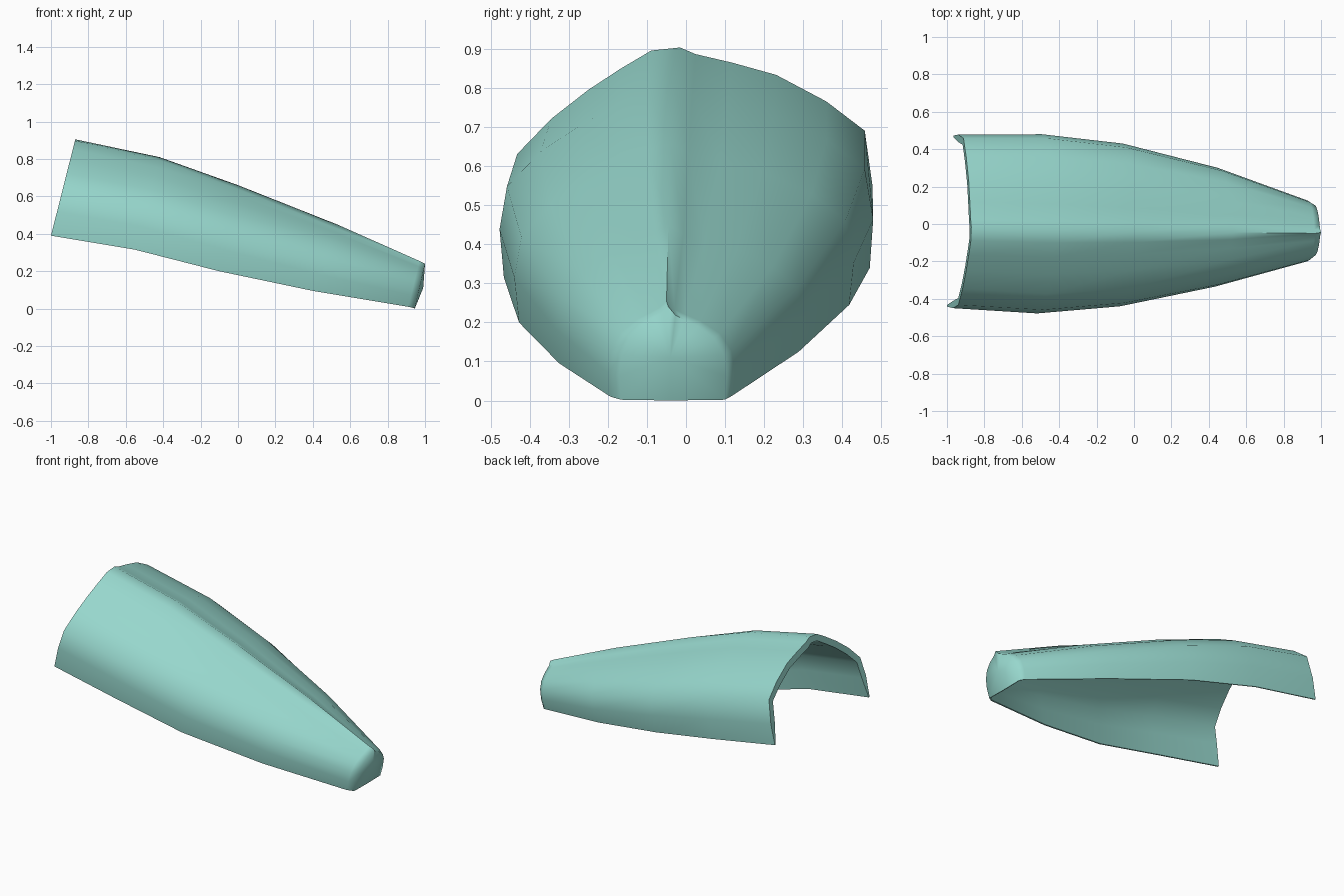
import bpy, bmesh

if "Cube" in bpy.data.objects:
    bpy.data.objects.remove(bpy.data.objects["Cube"])

# Half-sections as (width fraction, height fraction), ridge to lower edge
BACK_L = [(0.17, .985), (0.35, .895), (0.54, .79), (0.76, .645), (0.96, .47), (1, .25), (0.98, 0)]
BACK_R = [(0.08, .965), (0.27, .92), (0.5, .855), (0.76, .715), (0.96, .56), (1, .27), (0.99, 0)]
NOSE_L = [(0.12, .93), (0.27, .88), (0.5, .81), (0.78, .67), (0.95, .48), (1, .25), (0.96, 0)]
NOSE_R = [(0.12, .91), (0.27, .86), (0.5, .79), (0.78, .66), (0.95, .48), (1, .25), (0.96, 0)]

# Stations: ridge x, y, z | left lower x, y, z | right lower x, y, z
STATIONS = [
    ((-.87, -.015, .905), (-1.0, -.45, .39), (-.965, .478, .42)),
    ((-.42, -.03, .81), (-.55, -.478, .315), (-.52, .48, .34)),
    ((0, -.04, .66), (-.10, -.44, .20), (-.08, .43, .245)),
    ((.53, -.045, .45), (.40, -.335, .095), (.42, .30, .125)),
    ((.97, -.05, .255), (.91, -.20, .01), (.915, .125, .012)),
    ((1.0, -.045, .24), (.945, -.172, .002), (.945, .105, .002)),
]


def half(back, nose, ridge, low, t):
    pts = []
    for (w0, h0), (w1, h1) in zip(back, nose):
        w, h = w0 + (w1 - w0) * t, h0 + (h1 - h0) * t
        pts.append((low[0] + (ridge[0] - low[0]) * h,
                    ridge[1] + (low[1] - ridge[1]) * w,
                    low[2] + (ridge[2] - low[2]) * h))
    return pts


# Hood shell lofted through the stations
bm = bmesh.new()
rings = []
for i, (ridge, left, right) in enumerate(STATIONS):
    t = min(1, i / 4)
    pts = (half(BACK_L, NOSE_L, ridge, left, t)[::-1] + [ridge]
           + half(BACK_R, NOSE_R, ridge, right, t))
    rings.append([bm.verts.new(p) for p in pts])
for a, b in zip(rings, rings[1:]):
    for j in range(len(a) - 1):
        bm.faces.new((a[j], b[j], b[j + 1], a[j + 1]))

# Nose cap, slightly bulged
mid = bm.verts.new((.99, -.04, .11))
base = bm.verts.new((.945, -.04, 0))
loop = rings[-1] + [base]
for j in range(len(loop)):
    bm.faces.new((loop[(j + 1) % len(loop)], loop[j], mid))
bmesh.ops.recalc_face_normals(bm, faces=bm.faces)
bm.faces.ensure_lookup_table()
if bm.faces[7].normal.z < 0:
    bmesh.ops.reverse_faces(bm, faces=bm.faces)

mesh = bpy.data.meshes.new("hood_shell")
bm.to_mesh(mesh)
bm.free()
hood = bpy.data.objects.new("hood_shell", mesh)
bpy.context.collection.objects.link(hood)

# Inward wall, thinning to the lower edges and the nose
group = hood.vertex_groups.new(name="thickness")
for v in mesh.vertices:
    lower = v.index >= 90 or v.index % 15 in (0, 14)
    group.add([v.index], 0.2 if lower else 1 - 0.4 * min(1, (v.index // 15) / 4), 'REPLACE')
bpy.context.view_layer.objects.active = hood
hood.select_set(True)
wall = hood.modifiers.new("wall", 'SOLIDIFY')
wall.thickness = 0.04
wall.offset = -1
wall.vertex_group = "thickness"
bpy.ops.object.modifier_apply(modifier="wall")

# Soft shading with a crisp rim
bpy.ops.object.shade_smooth_by_angle(angle=1.15)

# Painted colour
paint = bpy.data.materials.new("pale_teal")
paint.diffuse_color = (0.31, 0.68, 0.61, 1)
paint.use_nodes = True
paint.node_tree.nodes["Principled BSDF"].inputs["Base Color"].default_value = paint.diffuse_color
hood.data.materials.append(paint)
